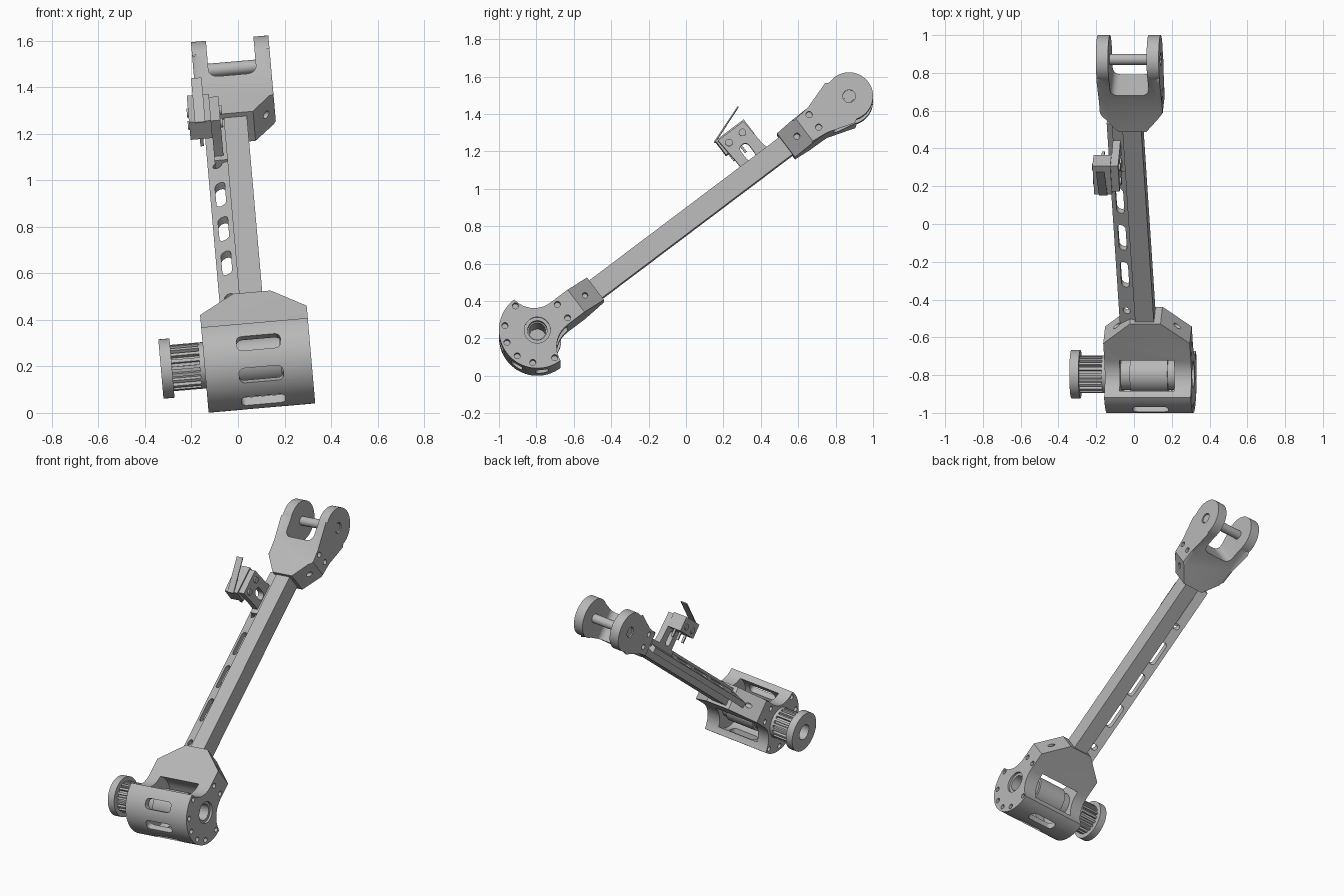
import bpy, bmesh
from math import sin, cos, pi, radians
from mathutils import Matrix, Vector

cube = bpy.data.objects.get("Cube")
if cube:
    bpy.data.objects.remove(cube, do_unlink=True)

gray = bpy.data.materials.new("machined gray")
gray.use_nodes = True
GRAY = (0.48, 0.48, 0.48, 1)
gray.diffuse_color = GRAY
gray.node_tree.nodes["Principled BSDF"].inputs["Base Color"].default_value = GRAY

# Arm frame: x = pivot axis, y = along the arm, z = normal to the arm
FRAME = (Matrix.Translation((0.085, -0.795, 0.225))
         @ Matrix.Rotation(radians(-5), 4, "Y")
         @ Matrix.Rotation(radians(37.1), 4, "X"))
AXES = {"x": lambda p, t: (t, p[0], p[1]),
        "y": lambda p, t: (p[0], t, p[1]),
        "z": lambda p, t: (p[0], p[1], t)}


def arc(cx, cy, r, start=0, end=360, n=32):
    full = abs(end - start) == 360
    steps = n if full else n - 1
    angles = [radians(start + (end - start) * i / steps) for i in range(n)]
    return [(cx + r * cos(t), cy + r * sin(t)) for t in angles]


def round_rect(cx, cy, w, h, r):
    pts = []
    for sx, sy, a in ((1, 1, 0), (-1, 1, 90), (-1, -1, 180), (1, -1, 270)):
        pts += arc(cx + sx * (w / 2 - r), cy + sy * (h / 2 - r), r, a, a + 90, 6)
    return pts


def prism(name, pts, axis, lo, hi, chamfer=0):
    """Extrude a closed 2D outline along one arm axis."""
    bm = bmesh.new()
    ends = [[bm.verts.new(AXES[axis](p, t)) for p in pts] for t in (lo, hi)]
    caps = [bm.faces.new(e) for e in ends]
    for i in range(len(pts)):
        j = (i + 1) % len(pts)
        bm.faces.new((ends[0][i], ends[0][j], ends[1][j], ends[1][i]))
    if chamfer:
        edges = [e for f in caps for e in f.edges]
        bmesh.ops.bevel(bm, geom=edges, offset=chamfer, segments=1, affect="EDGES")
    bmesh.ops.recalc_face_normals(bm, faces=bm.faces)
    mesh = bpy.data.meshes.new(name)
    bm.to_mesh(mesh)
    bm.free()
    mesh.materials.append(gray)
    ob = bpy.data.objects.new(name, mesh)
    bpy.context.collection.objects.link(ob)
    ob.matrix_world = FRAME
    return ob


def box(name, x, y, z):
    return prism(name, [(x[0], y[0]), (x[1], y[0]), (x[1], y[1]), (x[0], y[1])], "z", *z)


def combine(ob, tools, operation="DIFFERENCE"):
    """Apply booleans and discard the tool solids."""
    for tool in tools:
        mod = ob.modifiers.new("cut", "BOOLEAN")
        mod.operation, mod.solver, mod.object = operation, "EXACT", tool
    bpy.context.view_layer.update()
    mesh = bpy.data.meshes.new_from_object(
        ob.evaluated_get(bpy.context.evaluated_depsgraph_get()))
    ob.modifiers.clear()
    ob.data = mesh
    for tool in tools:
        bpy.data.objects.remove(tool, do_unlink=True)


def hole(y, z, r, lo, hi):
    return prism("cutter", arc(y, z, r, n=24), "x", lo, hi)


# Motor housing: round body with concave shoulders running into the neck
upper = arc(0.145, 0.22, 0.145, 190, 270, 10)
profile = (arc(0, 0, 0.205, 90, 270, 40)
           + [(y, -z) for y, z in upper] + [(0.39, -0.075), (0.39, 0.075)]
           + upper[::-1])
housing = prism("motor_housing", profile, "x", -0.23, 0.23)
plan = [(-0.23, -0.3), (0.23, -0.3), (0.23, 0.26), (0.07, 0.4), (-0.07, 0.4), (-0.23, 0.26)]
combine(housing, [prism("plan", plan, "z", -0.3, 0.3)], "INTERSECT")
cuts = [hole(0, 0, 0.165, -0.15, 0.14), hole(0, 0, 0.07, -0.3, 0.3)]
for ang in (120, 160, 200, 240):   # rounded windows round the back wall
    win = prism("cutter", round_rect(0.01, 0, 0.19, 0.066, 0.024), "z", 0.13, 0.26)
    win.matrix_world = FRAME @ Matrix.Rotation(radians(ang - 90), 4, "X")
    cuts.append(win)
for ang in (-15, 15, 95, 135, 165, 195, 225, 265):   # bolt holes on the end faces
    y, z = 0.175 * cos(radians(ang)), 0.175 * sin(radians(ang))
    cuts += [hole(y, z, 0.016, s * 0.2 - 0.04, s * 0.2 + 0.04) for s in (-1, 1)]
cuts += [hole(0.32, 0, 0.015, s * 0.16 - 0.08, s * 0.16 + 0.08) for s in (-1, 1)]
combine(housing, cuts)

# Motor barrel and bearing rings inside the housing
for name, lo, hi, r, bore in (("motor_barrel", -0.1, 0.1, 0.1, 0.045),
                              ("inner_flange", -0.15, -0.1, 0.085, 0.045),
                              ("outer_flange", 0.1, 0.15, 0.085, 0.045),
                              ("left_bearing", 0.15, 0.215, 0.071, 0.052),
                              ("right_bearing", -0.225, -0.15, 0.071, 0.045)):
    ring = prism(name, arc(0, 0, r, n=40), "x", lo, hi, 0.004)
    combine(ring, [hole(0, 0, bore, -0.4, 0.4)])

# Toothed pulley with its outer flange
teeth = []
for i in range(20):
    for off, r in ((-5, 0.084), (-4, 0.1), (4, 0.1), (5, 0.084)):
        a = radians(i * 18 + off)
        teeth.append((r * cos(a), r * sin(a)))
pulley = prism("pulley_teeth", teeth, "x", -0.38, -0.245)
combine(pulley, [hole(0, 0, 0.05, -0.5, 0)])
collar = prism("pulley_collar", arc(0, 0, 0.1, n=40), "x", -0.25, -0.228)
flange = prism("pulley_flange", arc(0, 0, 0.128, n=48), "x", -0.418, -0.37, 0.012)
combine(flange, [hole(0, 0, 0.05, -0.5, 0)])

# Main tube with a slotted side rail
tube = box("arm_tube", (-0.055, 0.045), (0.36, 1.69), (-0.058, 0.058))
rail_section = [(-0.054, 0.042), (-0.142, 0.006), (-0.142, -0.03), (-0.054, 0.004)]
rail = prism("side_rail", rail_section, "y", 0.32, 1.67)
cuts = [prism("cutter", round_rect(-0.097, y, 0.043, 0.165, 0.021), "z", -0.2, 0.2)
        for y in (0.68, 0.925, 1.17)]
cuts += [prism("cutter", arc(-0.1, y, 0.02, n=20), "z", -0.2, 0.2) for y in (0.44, 1.38)]
combine(rail, cuts)

# Clevis fork at the far end
PIVOT = 2.09
profile = ([(1.667, -0.08), (1.88, -0.085)] + arc(PIVOT, 0, 0.128, -115, 115, 36)
           + [(1.88, 0.085), (1.667, 0.08)])
fork = prism("clevis_fork", profile, "x", -0.167, 0.167, 0.018)
plan = [(-0.06, 1.65), (0.06, 1.65), (0.19, 1.82), (0.19, 2.3), (-0.19, 2.3), (-0.19, 1.82)]
combine(fork, [prism("plan", plan, "z", -0.2, 0.2)], "INTERSECT")
cuts = [prism("cutter", round_rect(0, 2.17, 0.205, 0.5, 0.04), "z", -0.3, 0.3)]
for s in (-1, 1):
    lo, hi = sorted((s * 0.13, s * 0.2))
    cuts += [hole(1.86, 0.05, 0.017, lo, hi), hole(1.86, -0.035, 0.017, lo, hi),
             hole(1.74, 0, 0.016, *sorted((s * 0.07, s * 0.2))),
             hole(PIVOT, 0, 0.034, *sorted((s * 0.155, s * 0.2)))]
combine(fork, cuts)
axle = prism("fork_axle", arc(PIVOT, 0, 0.029, n=28), "x", -0.162, 0.162)

# Bracket and limit switch beside the tube
bracket = prism("switch_bracket", [(1.41, -0.01), (1.6, -0.01), (1.58, 0.1), (1.57, 0.25),
                                   (1.4, 0.25), (1.41, 0.1)], "x", -0.11, -0.07)
combine(bracket, [prism("cutter", round_rect(1.49, 0.105, 0.055, 0.1, 0.027), "x", -0.3, 0)])
foot = box("bracket_foot", (-0.11, -0.05), (1.38, 1.68), (0.0, 0.05))
switch = box("limit_switch", (-0.205, -0.11), (1.39, 1.58), (0.165, 0.26))
for y in (1.44, 1.53):
    screw = prism("switch_screw", arc(y, 0.205, 0.02, n=20), "x", -0.211, -0.06)
for y in (1.41, 1.485, 1.56):
    pin = box("switch_pin", (-0.165, -0.15), (y - 0.006, y + 0.006), (0.115, 0.17))
lever = prism("switch_lever", [(1.385, 0.255), (1.6, 0.332), (1.598, 0.338), (1.383, 0.262)],
              "x", -0.18, -0.135)

# Smooth round walls, keep machined edges sharp
bpy.ops.object.select_all(action="DESELECT")
parts = [o for o in bpy.context.scene.objects if o.type == "MESH"
         and o.data.materials and o.data.materials[0] == gray]
for ob in parts:
    ob.select_set(True)
    bpy.context.view_layer.objects.active = ob
bpy.ops.object.shade_smooth_by_angle(angle=radians(30))
